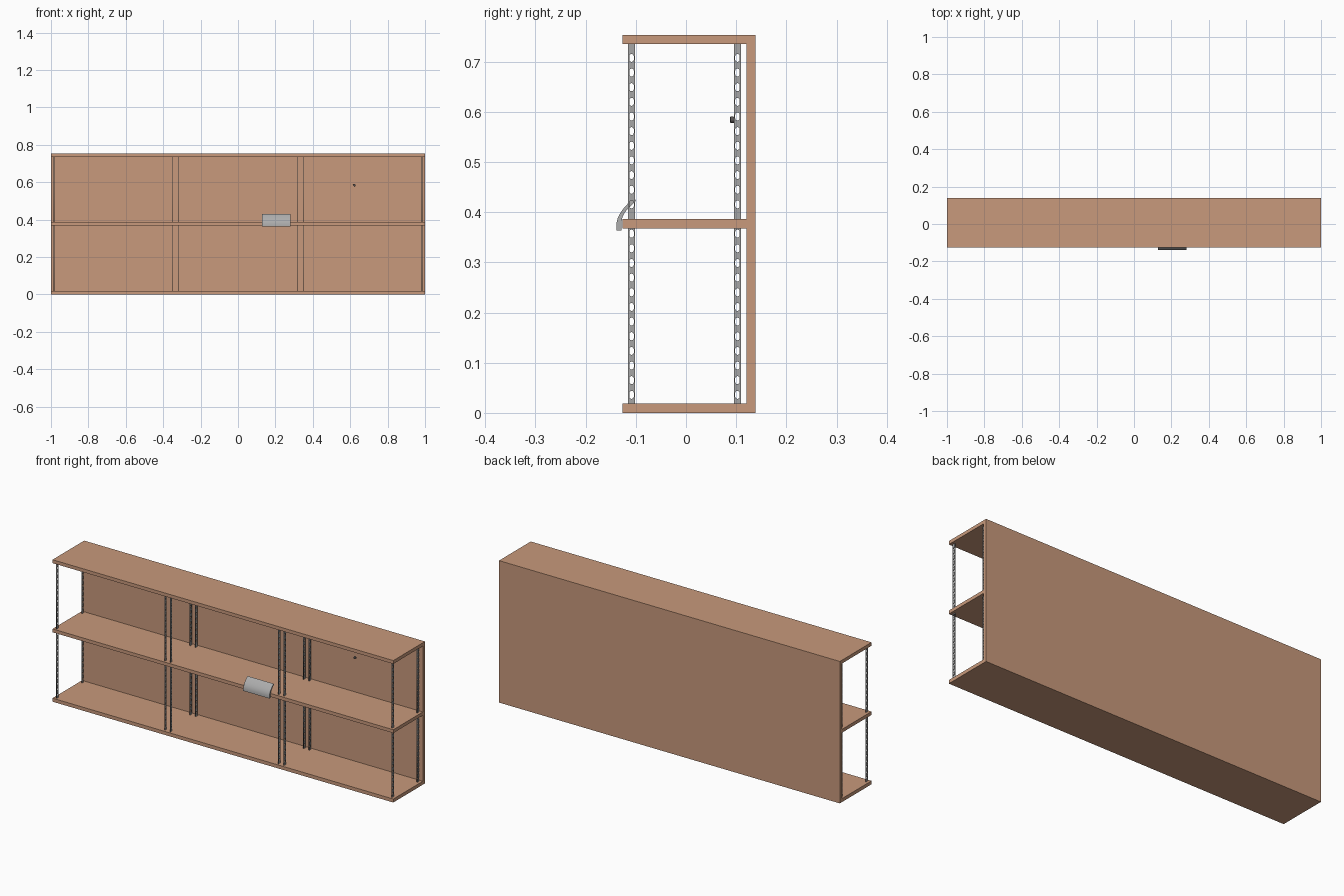
import bpy, bmesh, math

if "Cube" in bpy.data.objects:
    bpy.data.objects.remove(bpy.data.objects["Cube"])


def material(name, rgb):
    m = bpy.data.materials.new(name)
    m.diffuse_color = (*rgb, 1)
    m.use_nodes = True
    m.node_tree.nodes["Principled BSDF"].inputs["Base Color"].default_value = m.diffuse_color
    return m


wood = material("warm wood", (0.58, 0.32, 0.20))
steel = material("grey steel", (0.38, 0.38, 0.38))
holder_grey = material("light grey", (0.42, 0.42, 0.42))
dark = material("dark grey", (0.10, 0.09, 0.09))


def add(name, mesh, mat=None, loc=(0, 0, 0)):
    ob = bpy.data.objects.new(name, mesh)
    bpy.context.collection.objects.link(ob)
    ob.location = loc
    if mat:
        mesh.materials.append(mat)
    return ob


def extrude_profile(name, pts, x0, x1, mat):
    """Closed y,z profile extruded along x."""
    bm = bmesh.new()
    face = bm.faces.new([bm.verts.new((x0, y, z)) for y, z in pts])
    ext = bmesh.ops.extrude_face_region(bm, geom=[face])
    moved = [v for v in ext["geom"] if isinstance(v, bmesh.types.BMVert)]
    bmesh.ops.translate(bm, verts=moved, vec=(x1 - x0, 0, 0))
    bmesh.ops.recalc_face_normals(bm, faces=bm.faces)
    mesh = bpy.data.meshes.new(name)
    bm.to_mesh(mesh)
    bm.free()
    return add(name, mesh, mat)


def slotted_strip(name, z0, z1, width, thick, slots):
    """Flat upright with rounded see-through slots, lying in the y-z plane."""
    cu = bpy.data.curves.new(name, "CURVE")
    cu.dimensions, cu.fill_mode, cu.extrude = "2D", "BOTH", thick / 2

    def loop(pts):
        s = cu.splines.new("POLY")
        s.points.add(len(pts) - 1)
        for p, (a, b) in zip(s.points, pts):
            p.co = (a, b, 0, 1)
        s.use_cyclic_u = True

    w = width / 2
    loop([(-w, z0), (w, z0), (w, z1), (-w, z1)])
    r, half = 0.0046, 0.0036
    for c in slots:
        pts = []
        for i in range(10):
            a = math.pi * (i if i < 5 else i - 1) / 4
            pts.append((r * math.cos(a), c + r * math.sin(a) + (half if i < 5 else -half)))
        loop(pts)
    tmp = bpy.data.objects.new(name, cu)
    bpy.context.collection.objects.link(tmp)
    bpy.context.view_layer.update()
    mesh = bpy.data.meshes.new_from_object(tmp.evaluated_get(bpy.context.evaluated_depsgraph_get()))
    bpy.data.objects.remove(tmp)
    # curve x -> y, curve y -> z, thickness -> x
    for v in mesh.vertices:
        a, b, c = v.co
        v.co = (c, a, b)
    mesh.materials.clear()
    mesh.materials.append(steel)
    return mesh


# Three shelf modules: three boards joined to a back panel
F, I, B, H = -0.1265, 0.1205, 0.1388, 0.753
carcass = [(F, 0), (B, 0), (B, H), (F, H), (F, 0.735), (I, 0.735), (I, 0.386), (F, 0.386),
           (F, 0.368), (I, 0.368), (I, 0.0185), (F, 0.0185)]
for i in range(3):
    x0 = -1 + i * 2 / 3
    extrude_profile(f"shelf_module_{i + 1}", carcass, x0, x0 + 2 / 3, wood)

# Slotted metal uprights at both ends of every module, front and back
pitch = 0.0292
for tier, (z0, z1) in {"lower": (0.0185, 0.368), "upper": (0.386, 0.735)}.items():
    slots = [0.036 + pitch * k for k in range(26)]
    slots = [c for c in slots if z0 + 0.0095 < c < z1 - 0.0095]
    strip = slotted_strip("upright_" + tier, z0, z1, 0.014, 0.004, slots)
    for i in range(3):
        for x in (-1 + i * 2 / 3 + 0.016, -1 + (i + 1) * 2 / 3 - 0.016):
            for y in (-0.1085, 0.1025):
                add("upright_" + tier, strip, loc=(x, y, 0))

# Curved label holder hooked over the middle board
holder = [(-0.139, 0.364), (-0.139, 0.376), (-0.1365, 0.387), (-0.132, 0.397), (-0.125, 0.407),
          (-0.116, 0.417), (-0.107, 0.426), (-0.103, 0.429), (-0.100, 0.423), (-0.109, 0.414),
          (-0.117, 0.406), (-0.123, 0.398), (-0.1265, 0.391), (-0.1285, 0.381), (-0.1285, 0.364)]
h = extrude_profile("label_holder", holder, 0.128, 0.281, holder_grey)
bpy.context.view_layer.objects.active = h
h.select_set(True)
bpy.ops.object.shade_smooth_by_angle(angle=math.radians(30))
h.select_set(False)

# Small round knob in the upper right bay
bpy.ops.mesh.primitive_cylinder_add(vertices=16, radius=0.0065, depth=0.008,
                                    location=(0.622, 0.092, 0.584), rotation=(math.pi / 2, 0, 0))
knob = bpy.context.object
knob.name = "knob"
knob.data.materials.append(dark)
bev = knob.modifiers.new("rounded", "BEVEL")
bev.width, bev.segments = 0.0015, 2
